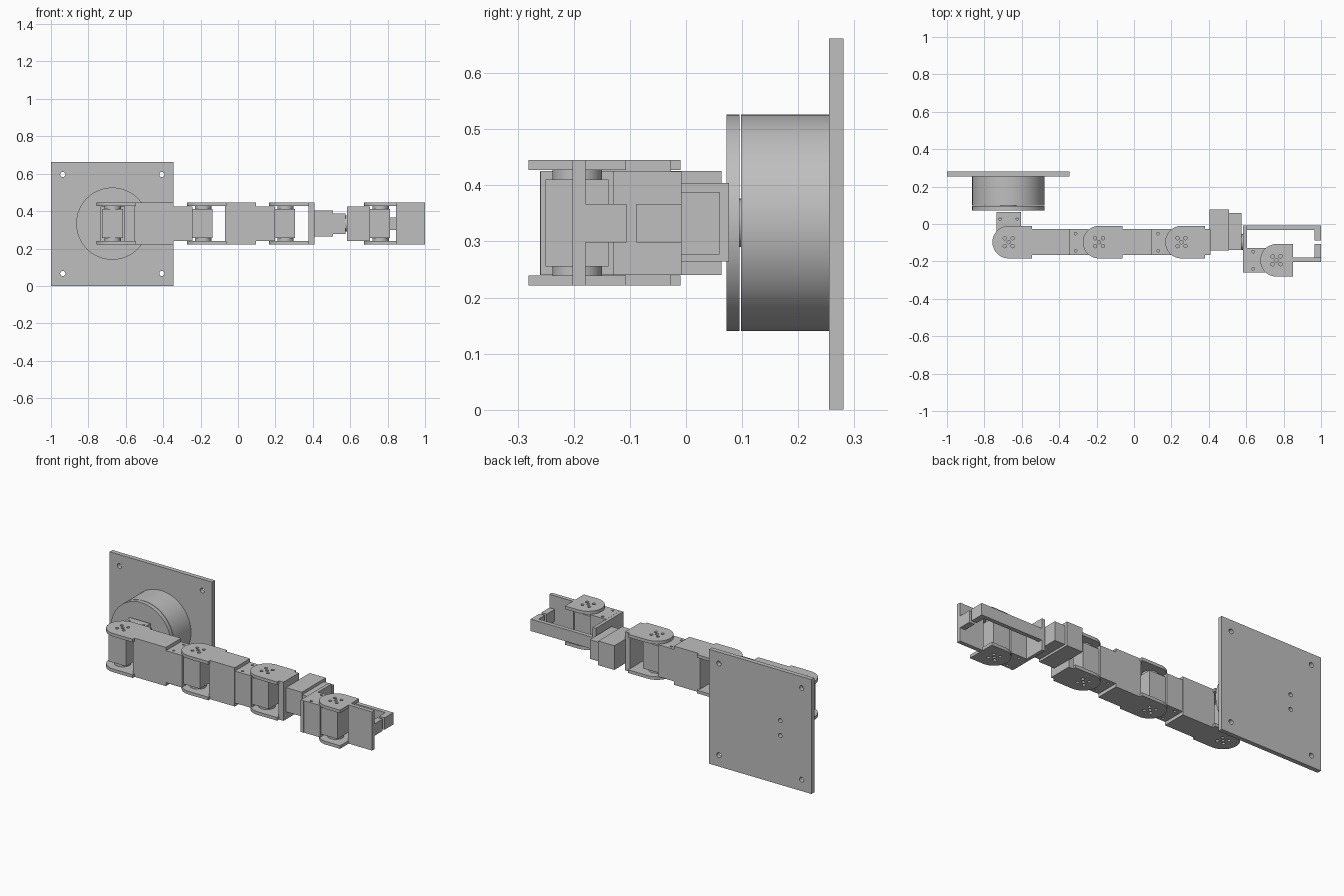
import bpy
import bmesh
from math import pi, cos, sin
from mathutils import Matrix, Vector

cube = bpy.data.objects.get("Cube")
if cube:
    bpy.data.objects.remove(cube)

grey = bpy.data.materials.new("light_grey")
grey.use_nodes = True
grey.diffuse_color = (0.52, 0.52, 0.52, 1)
grey.node_tree.nodes["Principled BSDF"].inputs["Base Color"].default_value = (0.52, 0.52, 0.52, 1)

MID = 0.333      # height of the arm axis
ARM_Y = -0.097   # depth of the arm axis


def add(name, mesh, smooth=False):
    mesh.materials.clear()
    mesh.materials.append(grey)
    ob = bpy.data.objects.new(name, mesh)
    bpy.context.collection.objects.link(ob)
    if smooth:
        bpy.ops.object.select_all(action="DESELECT")
        ob.select_set(True)
        bpy.context.view_layer.objects.active = ob
        bpy.ops.object.shade_smooth_by_angle(angle=0.6)
    return ob


def box(name, x, y, z):
    """Box from (min, max) ranges."""
    bm = bmesh.new()
    bmesh.ops.create_cube(bm, size=1)
    for v in bm.verts:
        v.co = [(a + b) / 2 + t * (b - a) for t, (a, b) in zip(v.co, (x, y, z))]
    mesh = bpy.data.meshes.new(name)
    bm.to_mesh(mesh)
    bm.free()
    return add(name, mesh)


def disc(name, radius, depth, centre, axis="Z", sides=48):
    bm = bmesh.new()
    turn = {"X": Matrix.Rotation(pi / 2, 4, "Y"), "Y": Matrix.Rotation(pi / 2, 4, "X"),
            "Z": Matrix.Identity(4)}[axis]
    bmesh.ops.create_cone(bm, cap_ends=True, segments=sides, radius1=radius,
                          radius2=radius, depth=depth,
                          matrix=Matrix.Translation(centre) @ turn)
    mesh = bpy.data.meshes.new(name)
    bm.to_mesh(mesh)
    bm.free()
    return add(name, mesh, True)


def rect(x0, x1, y0, y1):
    return [(x0, y0), (x1, y0), (x1, y1), (x0, y1)]


def plate(name, outline, holes, depth, matrix):
    """Extruded outline with round (x, y, radius) holes."""
    curve = bpy.data.curves.new(name, "CURVE")
    curve.dimensions = "2D"
    curve.fill_mode = "BOTH"
    curve.extrude = depth / 2
    loops = [outline]
    for hx, hy, r in holes:
        loops.append([(hx + r * cos(i * pi / 8), hy + r * sin(i * pi / 8)) for i in range(16)])
    for loop in loops:
        spline = curve.splines.new("POLY")
        spline.points.add(len(loop) - 1)
        for point, (px, py) in zip(spline.points, loop):
            point.co = (px, py, 0, 1)
        spline.use_cyclic_u = True
    temp = bpy.data.objects.new(name + "_outline", curve)
    bpy.context.collection.objects.link(temp)
    bpy.context.view_layer.update()
    mesh = bpy.data.meshes.new_from_object(
        temp.evaluated_get(bpy.context.evaluated_depsgraph_get()))
    bpy.data.objects.remove(temp)
    bm = bmesh.new()
    bm.from_mesh(mesh)
    bmesh.ops.remove_doubles(bm, verts=bm.verts, dist=0.0001)
    bmesh.ops.recalc_face_normals(bm, faces=bm.faces)
    bm.transform(matrix)
    bm.to_mesh(mesh)
    bm.free()
    mesh.name = name
    return add(name, mesh, True)


def joint(name, x, y, reach, turn=0.0):
    """Servo in a bracket, with horns and a rounded fork above and below."""
    place = Matrix.Translation((x, y, MID)) @ Matrix.Rotation(turn, 4, "Z")
    # bracket and servo sit behind the pivot, turned towards the previous part
    half = 0.069 if name.startswith(("middle", "outer")) else 0.065
    plate(name + "_bracket", rect(-0.16, -0.056, -half, half),
          [(-0.125, s * 0.046, 0.007) for s in (-1, 1)], 0.185, place)
    plate(name + "_servo", rect(-0.13, 0.05, -0.056, 0.056), [], 0.155, place)
    # fork cheeks always point along +x
    r = 0.087
    arc = [(r * cos(pi / 2 + i * pi / 24), r * sin(pi / 2 + i * pi / 24)) for i in range(25)]
    outline = arc + [(reach, -r), (reach, r)]
    screws = [(0, 0, 0.009)] + [(0.03 * cos(a), 0.03 * sin(a), 0.009)
                                for a in [pi / 4 + i * pi / 2 for i in range(4)]]
    for side, s in (("top", 1), ("bottom", -1)):
        disc(f"{name}_{side}_horn", 0.044, 0.024, (x, y, MID + s * 0.084))
        plate(f"{name}_{side}_cheek", outline, screws, 0.018,
              Matrix.Translation((x, y, MID + s * 0.103)))


def link(name, x0, x1):
    box(name, (x0, x1), (ARM_Y - 0.07, ARM_Y + 0.07), (MID - 0.112, MID + 0.112))


# wall plate with corner holes and two cable holes
upright = Matrix.Translation((-0.672, 0.268, MID - 0.002)) @ Matrix.Rotation(pi / 2, 4, "X")
corner_holes = [(sx * 0.265, sz * 0.265, 0.014) for sx in (-1, 1) for sz in (-1, 1)]
cable_holes = [(-0.128, 0.04, 0.012), (-0.128, -0.046, 0.012)]
plate("wall_plate", rect(-0.328, 0.328, -0.331, 0.331), corner_holes + cable_holes,
      0.026, upright)

# base drum and turntable
disc("base_drum", 0.193, 0.157, (-0.672, 0.1765, MID), "Y", 64)
disc("turntable_hub", 0.043, 0.012, (-0.672, 0.097, MID), "Y")
disc("turntable", 0.193, 0.023, (-0.672, 0.0835, MID), "Y", 64)

# arm joints and links
joint("shoulder", -0.67, ARM_Y, 0.125, -pi / 2)
link("inner_link", -0.555, -0.345)
joint("middle_joint", -0.187, ARM_Y, 0.125)
link("middle_link", -0.07, 0.096)
joint("outer_joint", 0.254, ARM_Y, 0.125)
link("wrist_plate", 0.377, 0.408)

# wrist servo turning about the arm axis
box("wrist_holder", (0.405, 0.508), (-0.142, 0.077), (MID - 0.069, MID + 0.071))
box("wrist_servo", (0.505, 0.574), (-0.138, 0.06), (MID - 0.056, MID + 0.055))
disc("wrist_horn", 0.043, 0.016, (0.58, ARM_Y, MID), "X")

# gripper base and fixed finger
GRIP_X, GRIP_Y = 0.762, -0.194
box("gripper_base", (0.583, 0.603), (-0.26, -0.008), (MID - 0.093, MID + 0.092))
finger_z = (MID - 0.035, MID + 0.034)
box("fixed_finger", (0.6, 1.0), (-0.032, -0.008), finger_z)
box("fixed_finger_tip", (0.966, 1.0), (-0.088, -0.03), finger_z)

# gripper joint and moving finger
joint("gripper", GRIP_X, GRIP_Y, 0.088)
box("moving_finger", (0.845, 1.0), (-0.202, -0.179), (MID - 0.112, MID + 0.112))
box("moving_finger_tip", (0.966, 1.0), (-0.181, -0.106), finger_z)
